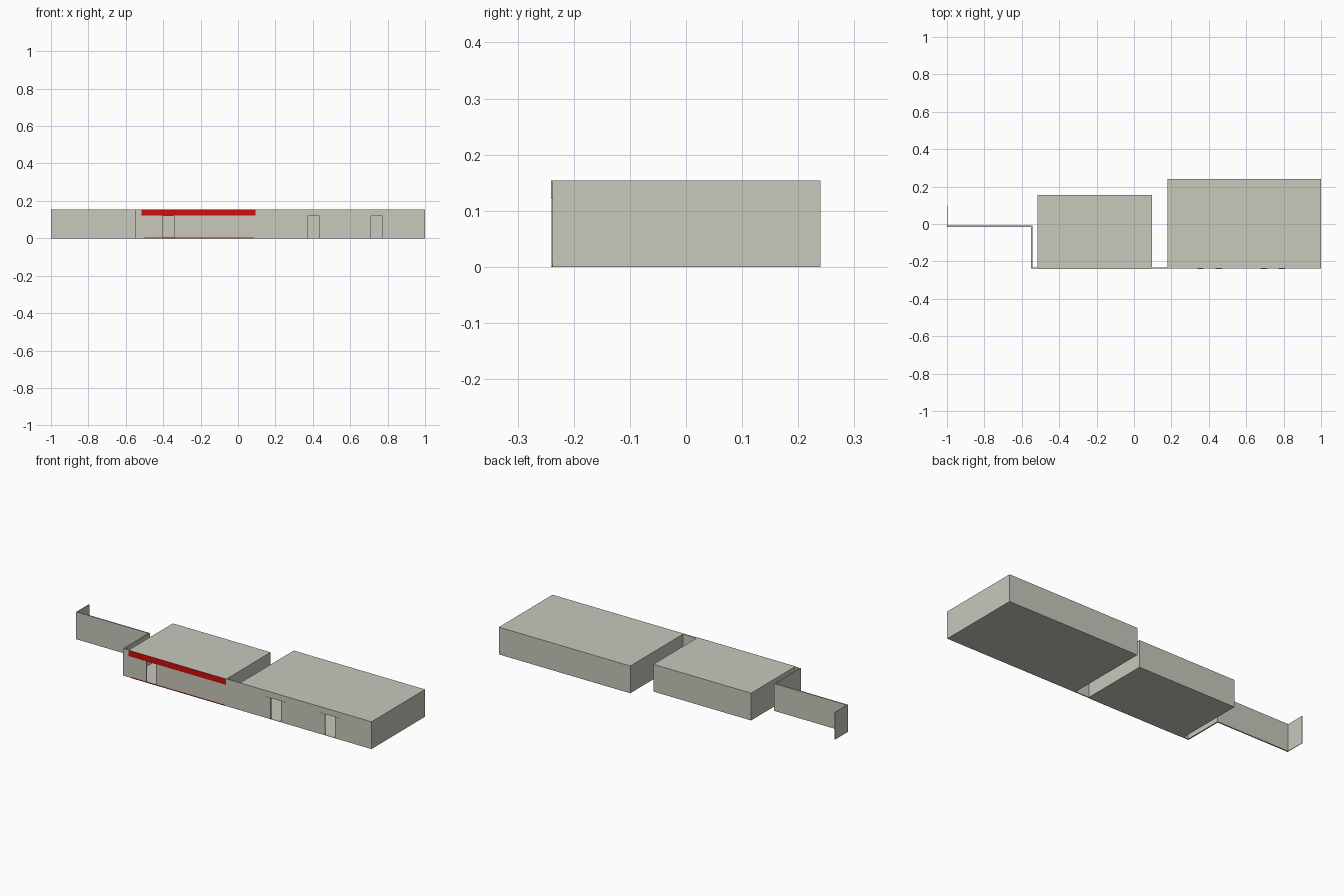
import bpy, bmesh

if "Cube" in bpy.data.objects:
    bpy.data.objects.remove(bpy.data.objects["Cube"])

def material(name, rgb):
    m = bpy.data.materials.new(name)
    m.diffuse_color = (*rgb, 1)
    m.use_nodes = True
    m.node_tree.nodes["Principled BSDF"].inputs["Base Color"].default_value = m.diffuse_color
    return m

GREY = material("warm_grey", (0.58, 0.58, 0.51))
RED = material("red", (0.62, 0.004, 0.004))
H = 0.154            # wall height
FRONT, BACK = -0.238, -0.232   # facade thickness
DOOR_H = 0.12

def box(name, x, y, z, mat=GREY, drop=None):
    """Box from ranges; drop = normal direction whose face is left open."""
    bm = bmesh.new()
    bmesh.ops.create_cube(bm, size=1)
    for v in bm.verts:
        v.co = [r[0] if c < 0 else r[1] for r, c in zip((x, y, z), v.co)]
    bm.normal_update()
    if drop:
        gone = [f for f in bm.faces if all(abs(a - b) < 0.1 for a, b in zip(f.normal, drop))]
        bmesh.ops.delete(bm, geom=gone, context='FACES')
    me = bpy.data.meshes.new(name)
    bm.to_mesh(me)
    bm.free()
    me.materials.append(mat)
    ob = bpy.data.objects.new(name, me)
    bpy.context.collection.objects.link(ob)
    return ob

# hollow shop blocks, open behind the facade
box("small_shop", (-0.515, 0.095), (BACK, 0.155), (0, H), drop=(0, -1, 0))
box("large_shop", (0.18, 1.0), (BACK, 0.24), (0, H), drop=(0, -1, 0))

# facade wall: piers between the door openings and a lintel above
doors = [(-0.405, -0.343), (0.372, 0.435), (0.71, 0.772)]
left = -0.548
for i, (a, b) in enumerate(doors + [(1.0, None)]):
    box(f"facade_pier_{i}", (left, a), (FRONT, BACK), (0, DOOR_H))
    left = b
box("facade_lintel", (-0.548, 1.0), (FRONT, BACK), (DOOR_H, H))

# sliding door panels beside each opening, with a threshold
for i, (a, b) in enumerate(doors):
    for side, r in (("left", (a - 0.033, a)), ("right", (b, b + 0.036))):
        box(f"door_panel_{side}_{i}", r, (FRONT - 0.0015, FRONT), (0.005, DOOR_H))
    box(f"threshold_{i}", (a, b), (FRONT, BACK), (0, 0.002))

# fascia over the small shop, with red face and red base strip
box("fascia", (-0.515, 0.093), (-0.2402, FRONT), (0.121, H))
box("fascia_red_face", (-0.515, 0.093), (-0.241, -0.2402), (0.121, H), RED)
box("base_red_strip", (-0.5, 0.085), (-0.2395, FRONT), (0, 0.004), RED)

# stepped boundary wall on the left
box("connecting_wall", (-0.55, -0.543), (FRONT, -0.008), (0, H))
box("side_wall", (-1.0, -0.543), (-0.015, -0.008), (0, H))
box("end_wall", (-1.0, -0.997), (-0.015, 0.098), (0, H))
